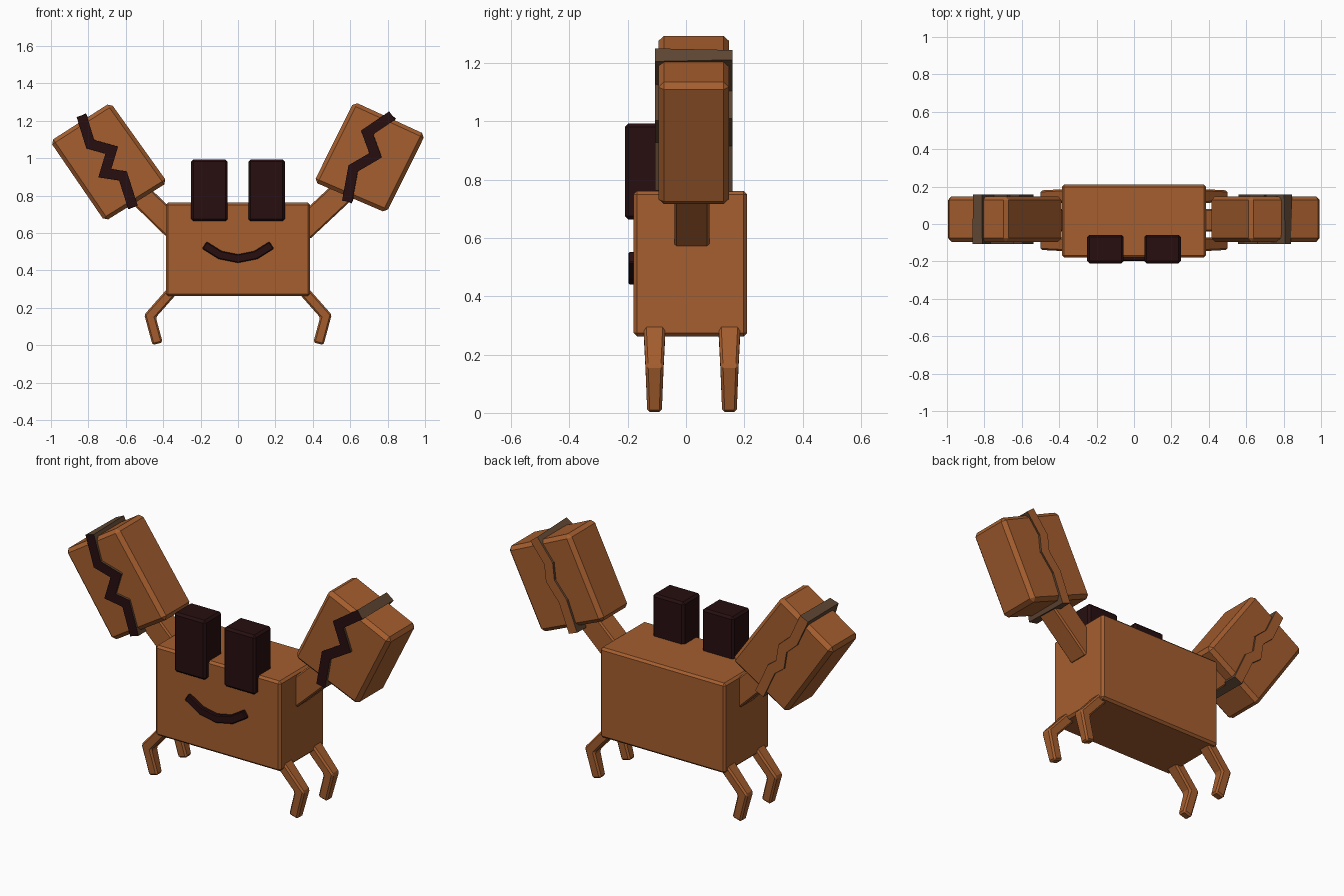
import bpy, bmesh
from mathutils import Vector

if "Cube" in bpy.data.objects:
    bpy.data.objects.remove(bpy.data.objects["Cube"])


def material(name, rgb):
    m = bpy.data.materials.new(name)
    m.diffuse_color = (*rgb, 1)
    m.use_nodes = True
    m.node_tree.nodes["Principled BSDF"].inputs["Base Color"].default_value = m.diffuse_color
    return m


BROWN = material("shell brown", (0.376, 0.112, 0.028))
DARK = material("near black", (0.020, 0.0045, 0.005))
GREY = material("grey brown", (0.114, 0.061, 0.032))


def finish(name, bm, mats, bevel):
    bmesh.ops.recalc_face_normals(bm, faces=bm.faces)
    me = bpy.data.meshes.new(name)
    bm.to_mesh(me)
    bm.free()
    for m in mats:
        me.materials.append(m)
    ob = bpy.data.objects.new(name, me)
    bpy.context.collection.objects.link(ob)
    if bevel:
        mod = ob.modifiers.new("soft edges", 'BEVEL')
        mod.width, mod.segments = bevel, 1
        mod.limit_method = 'ANGLE'
    return ob


def prism(name, outline, y0, y1, mat, bevel=0.012):
    """Convex x-z outline extruded from y0 to y1."""
    bm = bmesh.new()
    rings = [[bm.verts.new((x, y, z)) for x, z in outline] for y in (y0, y1)]
    n = len(outline)
    for r in rings:
        bm.faces.new(r)
    for i in range(n):
        j = (i + 1) % n
        bm.faces.new((rings[0][i], rings[0][j], rings[1][j], rings[1][i]))
    return finish(name, bm, [mat], bevel)


def box(name, x0, x1, y0, y1, z0, z1, mat):
    return prism(name, [(x0, z0), (x1, z0), (x1, z1), (x0, z1)], y0, y1, mat)


def edges_of(path, width):
    """Mitred left and right edge points of a path."""
    pts = [Vector(p) for p in path]
    norms = [(b - a).normalized().orthogonal() for a, b in zip(pts, pts[1:])]
    out = []
    for i, p in enumerate(pts):
        a, b = norms[max(i - 1, 0)], norms[min(i, len(norms) - 1)]
        m = (a + b).normalized()
        off = m * (width / 2 / m.dot(a))
        out.append((p + off, p - off))
    return out


def ribbon(name, path, width, yc, depths, mats, bevel=0.008, straighten=0.0):
    """Bar along an x-z path; depth per point, back path may be straightened."""
    n = len(path)
    a, b = Vector(path[0]), Vector(path[-1])
    d = (b - a).normalized()
    back = [Vector(p).lerp(a + d * (Vector(p) - a).dot(d), straighten) for p in path]
    bm = bmesh.new()
    secs = []
    for i, (f, k) in enumerate(zip(edges_of(path, width), edges_of(back, width))):
        h = depths[i] / 2
        secs.append([bm.verts.new((q.x, y, q.y)) for q, y in
                     ((f[0], yc - h), (f[1], yc - h), (k[1], yc + h), (k[0], yc + h))])
    for s, t in zip(secs, secs[1:]):
        for i in range(4):
            j = (i + 1) % 4
            bm.faces.new((s[i], s[j], t[j], t[i]))
    bm.faces.new(secs[0])
    bm.faces.new(secs[-1])
    bmesh.ops.recalc_face_normals(bm, faces=bm.faces)
    if len(mats) == 3:  # front, back, rim
        for f in bm.faces:
            f.material_index = 0 if f.normal.y < -0.7 else 1 if f.normal.y > 0.7 else 2
    return finish(name, bm, mats, bevel)


# Body, eyes and smile
box("body", -0.385, 0.385, -0.18, 0.21, 0.262, 0.762, BROWN)
for s, side in ((-1, "left"), (1, "right")):
    xs = sorted((s * 0.055, s * 0.25))
    box(side + "_eye", *xs, -0.21, -0.058, 0.663, 0.993, DARK)
smile = [(-0.18, 0.535), (-0.095, 0.482), (0, 0.463), (0.095, 0.482), (0.18, 0.535)]
ribbon("smile", smile, 0.045, -0.183, [0.03] * 5, [DARK], 0.005)

# Legs: bent, tapering towards the foot
for s, side in ((-1, "left"), (1, "right")):
    for y, row in ((-0.108, "front"), (0.149, "back")):
        path = [(s * 0.345, 0.297), (s * 0.47, 0.156), (s * 0.43, 0.008)]
        ribbon(f"{row}_{side}_leg", path, 0.056, y, [0.076, 0.062, 0.05], [BROWN], 0.009)

# Arms
ribbon("left_arm", [(-0.34, 0.625), (-0.55, 0.83)], 0.125, 0.02, [0.12] * 2, [BROWN])
ribbon("right_arm", [(0.34, 0.615), (0.57, 0.83)], 0.13, 0.02, [0.12] * 2, [BROWN])

# Claws
prism("left_claw", [(-1.005, 1.09), (-0.682, 1.297), (-0.377, 0.87), (-0.712, 0.662)],
      -0.095, 0.148, BROWN, 0.02)
prism("right_claw", [(0.62, 1.302), (1.002, 1.127), (0.793, 0.708), (0.406, 0.873)],
      -0.095, 0.148, BROWN, 0.02)

# Zigzag splits running through the claws, gentler at the back
left_zig = [(-0.837, 1.228), (-0.79, 1.075), (-0.675, 1.043), (-0.712, 0.92),
            (-0.615, 0.905), (-0.562, 0.738)]
right_zig = [(0.824, 1.228), (0.69, 1.137), (0.735, 1.015), (0.615, 0.945), (0.583, 0.768)]
ribbon("left_claw_split", left_zig, 0.054, 0.026, [0.266] * 6, [DARK, BROWN, GREY], 0, 0.65)
ribbon("right_claw_split", right_zig, 0.054, 0.026, [0.266] * 5, [DARK, BROWN, GREY], 0, 0.65)
